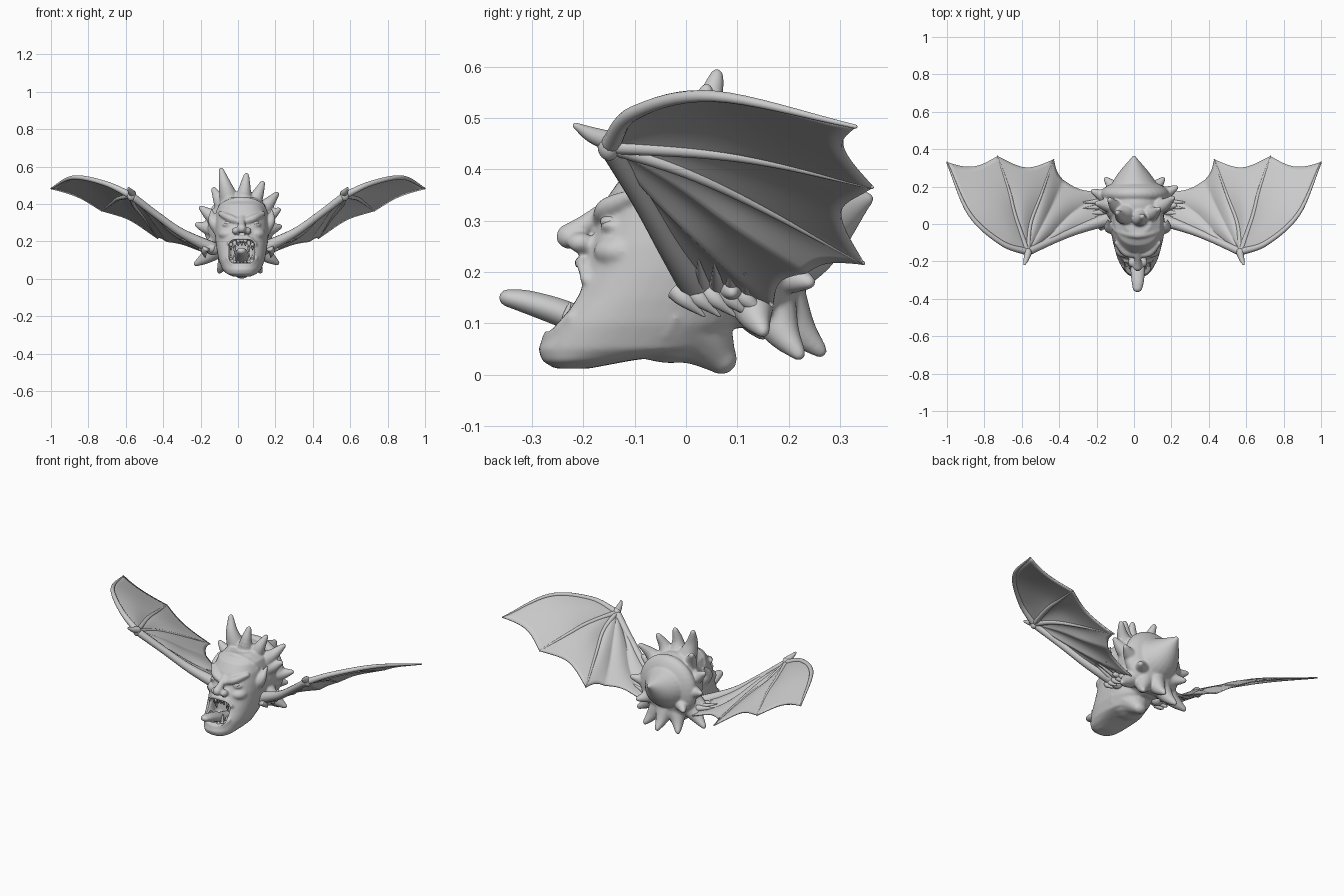
import bpy, bmesh, math
from mathutils import Vector, Matrix

old = bpy.data.objects.get("Cube")
if old:
    bpy.data.objects.remove(old, do_unlink=True)

GREY = (0.6, 0.6, 0.6, 1)
clay = bpy.data.materials.new("clay_grey")
clay.use_nodes = True
clay.diffuse_color = GREY
bsdf = next(n for n in clay.node_tree.nodes if n.type == 'BSDF_PRINCIPLED')
bsdf.inputs["Base Color"].default_value = GREY
bsdf.inputs["Roughness"].default_value = 0.7

CX = 0.02  # the head sits slightly off the wing axis


def spline(pts, t):
    """Point at t (0..1) on a smooth curve through pts."""
    p = [Vector(q) for q in pts]
    p = [2 * p[0] - p[1]] + p + [2 * p[-1] - p[-2]]
    s = min(max(t, 0), 1) * (len(p) - 3)
    i = min(int(s), len(p) - 4)
    u = s - i
    a, b, c, d = p[i:i + 4]
    return 0.5 * (2 * b + (c - a) * u + (2 * a - 5 * b + 4 * c - d) * u ** 2
                  + (3 * b - a - 3 * c + d) * u ** 3)


def loft(bm, rings):
    rows = [[bm.verts.new(v) for v in ring] for ring in rings]
    n = len(rows[0])
    for lo, hi in zip(rows, rows[1:]):
        for k in range(n):
            bm.faces.new((lo[k], lo[(k + 1) % n], hi[(k + 1) % n], hi[k]))
    bm.faces.new(rows[0][::-1])
    bm.faces.new(rows[-1])


def tube(bm, pts, radii, steps=12, sides=14, wide=1.0):
    """Tapered tube with rounded tip through pts."""
    rings = []
    rad = [(r, 0, 0) for r in radii]
    for i in range(steps + 1):
        t = i / steps
        c = spline(pts, t)
        way = spline(pts, min(t + 0.02, 1)) - spline(pts, max(t - 0.02, 0))
        q = way.to_track_quat('Z', 'Y')
        r = max(spline(rad, t).x, 0.002)
        rings.append([c + q @ Vector((wide * r * math.cos(a), r * math.sin(a), 0))
                      for a in (2 * math.pi * k / sides for k in range(sides))])
    end = rings[-1]
    mid = sum(end, Vector()) / sides
    for grow, push in ((0.75, 0.55), (0.3, 0.85)):
        rings.append([mid + (v - mid) * grow + way.normalized() * r * push for v in end])
    loft(bm, rings)


def ball(bm, at, size):
    bmesh.ops.create_uvsphere(bm, u_segments=28, v_segments=18, radius=1,
                              matrix=Matrix.Translation(at) @ Matrix.Diagonal((*size, 1)))


def finish(bm, name):
    bmesh.ops.recalc_face_normals(bm, faces=bm.faces[:])
    me = bpy.data.meshes.new(name)
    bm.to_mesh(me)
    bm.free()
    me.materials.append(clay)
    for p in me.polygons:
        p.use_smooth = True
    ob = bpy.data.objects.new(name, me)
    bpy.context.scene.collection.objects.link(ob)
    return ob


def bake(ob):
    """Replace the mesh by its modified result."""
    deps = bpy.context.evaluated_depsgraph_get()
    ob.data = bpy.data.meshes.new_from_object(ob.evaluated_get(deps))
    ob.modifiers.clear()


# Skull and jaw: stacked oval sections (height, front, back, half width)
head = bmesh.new()
sections = [(.012, -.255, -.19, .045), (.027, -.28, -.11, .08), (.05, -.288, .05, .104),
            (.1, -.265, .1, .123), (.15, -.228, .12, .133), (.2, -.203, .15, .14),
            (.25, -.19, .17, .143), (.3, -.168, .18, .143), (.35, -.15, .18, .138),
            (.4, -.115, .16, .122), (.435, -.05, .11, .075)]
skull = []
for z, front, back, half in sections:
    ring = []
    for k in range(40):
        a = 2 * math.pi * k / 40
        c, s = math.cos(a), math.sin(a)
        ring.append(Vector((CX + half * math.copysign(abs(c) ** .85, c),
                            (front + back) / 2 + (back - front) / 2 * math.copysign(abs(s) ** .85, s),
                            z)))
    skull.append(ring)
loft(head, skull)
tube(head, [(CX, -.02, .11), (CX, .03, .075), (CX, .07, .03)], [.1, .07, .033], wide=1.25)  # neck

# Nose, brows, cheeks, eyelids and ears
tube(head, [(CX, -.15, .325), (CX, -.2, .29), (CX, -.23, .268)], [.018, .02, .026])
for s in (-1, 1):
    ball(head, (CX + s * .03, -.205, .257), (.022, .026, .02))
    tube(head, [(CX + s * .015, -.165, .305), (CX + s * .065, -.152, .325),
                (CX + s * .115, -.1, .35)], [.017, .021, .013])
    ball(head, (CX + s * .075, -.125, .24), (.05, .055, .035))
    ball(head, (CX + s * .07, -.14, .29), (.034, .027, .015))
    tube(head, [(CX + s * .12, -.02, .26), (CX + s * .155, -.02, .31),
                (CX + s * .16, .02, .37)], [.035, .026, .006])
# Lips around the open mouth
tube(head, [(CX - .075, -.195, .185), (CX - .04, -.2, .212), (CX, -.205, .218),
            (CX + .04, -.2, .212), (CX + .075, -.195, .185)], [.011, .014, .013, .014, .011])
tube(head, [(CX - .08, -.222, .115), (CX - .045, -.253, .08), (CX, -.264, .07),
            (CX + .045, -.253, .08), (CX + .08, -.222, .115)], [.01, .015, .017, .015, .01])

# Hair mass, flared crown, back point, hairline and swept spikes
core = Vector((.005, .12, .27))
ball(head, (.005, .1, .27), (.165, .13, .18))
ball(head, (.005, .16, .27), (.185, .075, .185))
tube(head, [(.005, .1, .28), (0, .225, .295), (0, .352, .342)], [.17, .115, .016], sides=24)
tube(head, [(CX - .125, .0, .3), (CX - .105, -.035, .385), (CX, -.06, .42),
            (CX + .105, -.035, .385), (CX + .125, .0, .3)], [.02] * 5)
spikes = [(-.09, .06, .583), (.045, .04, .555), (.132, .08, .513), (.208, .14, .455),
          (.218, .1, .37), (-.198, .11, .38), (-.22, .175, .29), (-.13, .13, .48),
          (.225, .195, .28), (-.225, .15, .08), (.21, .15, .085), (.01, .262, .046),
          (-.1, .22, .04), (.12, .22, .04), (-.15, .24, .19), (.155, .24, .18),
          (-.2, .09, .16), (.21, .09, .16)]
for tip in spikes:
    tip = Vector(tip)
    lean = Vector((0, -.035 if tip.z > .45 else -.01, -.012 if tip.z > .2 else -.01))
    tube(head, [core.lerp(tip, .35) + lean, core.lerp(tip, .74) + lean, tip],
         [.07, .038, .015])

head_ob = finish(head, "head_and_hair")
mod = head_ob.modifiers.new("blend", 'REMESH')
mod.mode = 'VOXEL'
mod.voxel_size = .005
mod.use_smooth_shade = True
mod = head_ob.modifiers.new("soften", 'SMOOTH')
mod.factor = .5
mod.iterations = 14
bake(head_ob)

# Mouth cavity: a rounded box
cut = bmesh.new()
bmesh.ops.create_cube(cut, size=1, matrix=Matrix.Translation((CX, -.245, .147))
                      @ Matrix.Diagonal((.136, .23, .126, 1)))
bmesh.ops.bevel(cut, geom=cut.edges[:], offset=.03, segments=5, profile=.5, affect='EDGES')
cutter = finish(cut, "mouth_cutter")
cutter.hide_render = True
mod = head_ob.modifiers.new("mouth", 'BOOLEAN')
mod.operation = 'DIFFERENCE'
mod.solver = 'EXACT'
mod.object = cutter
bake(head_ob)
bpy.data.objects.remove(cutter, do_unlink=True)

# Eyes
eyes = bmesh.new()
for s in (-1, 1):
    ball(eyes, (CX + s * .068, -.145, .298), (.025, .022, .014))
finish(eyes, "eyes")

# Teeth: upper and lower rows with long corner fangs
teeth = bmesh.new()
for i in range(-3, 4):
    fang = abs(i) == 2
    x, back = CX + i * .019, .003 * i * i
    drop = .06 if fang else .032
    top = .212 - .0025 * i * i
    tube(teeth, [(x, -.19 + back, top), (x, -.196 + back, top - drop / 2),
                 (x, -.19 + back, top - drop)], [.011, .009, .003], steps=6, sides=10)
    rise = .05 if fang else .024
    low = .076 + .003 * i * i
    tube(teeth, [(x, -.245 + back, low), (x, -.245 + back, low + rise / 2),
                 (x, -.238 + back, low + rise)], [.01, .008, .003], steps=6, sides=10)
finish(teeth, "teeth")

# Tongue curling out of the mouth
tongue = bmesh.new()
tube(tongue, [(CX, -.12, .085), (CX, -.19, .1), (CX, -.25, .123), (CX, -.31, .142),
              (CX - .002, -.348, .15)], [.024, .027, .027, .023, .017], steps=20, wide=1.4)
finish(tongue, "tongue")

# Wing ribs, all fanning from the wrist
WRIST = (.57, -.15, .445)
ribs = [[WRIST, (.71, -.1, .51), (.88, .055, .542), (1, .33, .483)],
        [WRIST, (.635, .04, .432), (.67, .18, .41), (.73, .362, .365)],
        [WRIST, (.555, 0, .395), (.5, .15, .325), (.43, .345, .217)],
        [WRIST, (.5, -.02, .37), (.44, .1, .285), (.38, .235, .2)],
        [WRIST, (.45, -.06, .34), (.33, .06, .225), (.16, .17, .135)],
        [WRIST, (.43, -.085, .338), (.3, -.03, .245), (.13, .03, .16)]]
scallop = [.055, .09, .03, .05, .03]
bone_size = [[.019, .014, .011, .004], [.015, .012, .009, .004], [.015, .012, .009, .004],
             None, None, [.021, .02, .024, .036]]


def mirrored(pts, side):
    return [(side * x, y, z) for x, y, z in pts]


for side, label in ((1, "left"), (-1, "right")):
    # Membrane skin between ribs
    skin = bmesh.new()
    grid = []
    for n in range(5):
        for j in range(13 if n == 4 else 12):
            f = j / 12
            row = []
            for i in range(25):
                t = i / 24 * (1 - scallop[n] * math.sin(math.pi * f))
                p = spline(ribs[n], t).lerp(spline(ribs[n + 1], t), f)
                p.z += .014 * math.sin(math.pi * f) * math.sin(math.pi * t)
                row.append(skin.verts.new((side * p.x, p.y, p.z)))
            grid.append(row)
    for a, b in zip(grid, grid[1:]):
        for i in range(24):
            skin.faces.new((a[i], a[i + 1], b[i + 1], b[i]))
    bmesh.ops.remove_doubles(skin, verts=skin.verts[:], dist=.0005)
    wing = finish(skin, label + "_wing_membrane")
    mod = wing.modifiers.new("thickness", 'SOLIDIFY')
    mod.thickness = .007
    mod.offset = 0

    # Arm, fingers, wrist knuckle and thumb claw
    bones = bmesh.new()
    for rib, radii in zip(ribs, bone_size):
        if radii:
            tube(bones, mirrored(rib, side), radii, steps=24, sides=12)
    ball(bones, (side * .57, -.15, .445), (.024, .022, .028))
    tube(bones, mirrored([(.565, -.15, .455), (.575, -.185, .468), (.585, -.215, .485)], side),
         [.02, .015, .006])
    finish(bones, label + "_wing_bones")

    # Shaggy strands lying along the wing root
    tufts = bmesh.new()
    for i in range(5):
        y = .01 + .03 * i
        tube(tufts, mirrored([(.13, y, .16), (.2, y - .01, .188 - .004 * i),
                              (.27 + .02 * (i % 3), y - .015, .23 - .008 * i)], side),
             [.028, .014, .002], sides=10)
        tube(tufts, mirrored([(.17, y - .03, .165), (.18, y - .01, .145), (.175, y + .025, .115)], side),
             [.02, .016, .003], sides=10)
    finish(tufts, label + "_wing_tufts")
